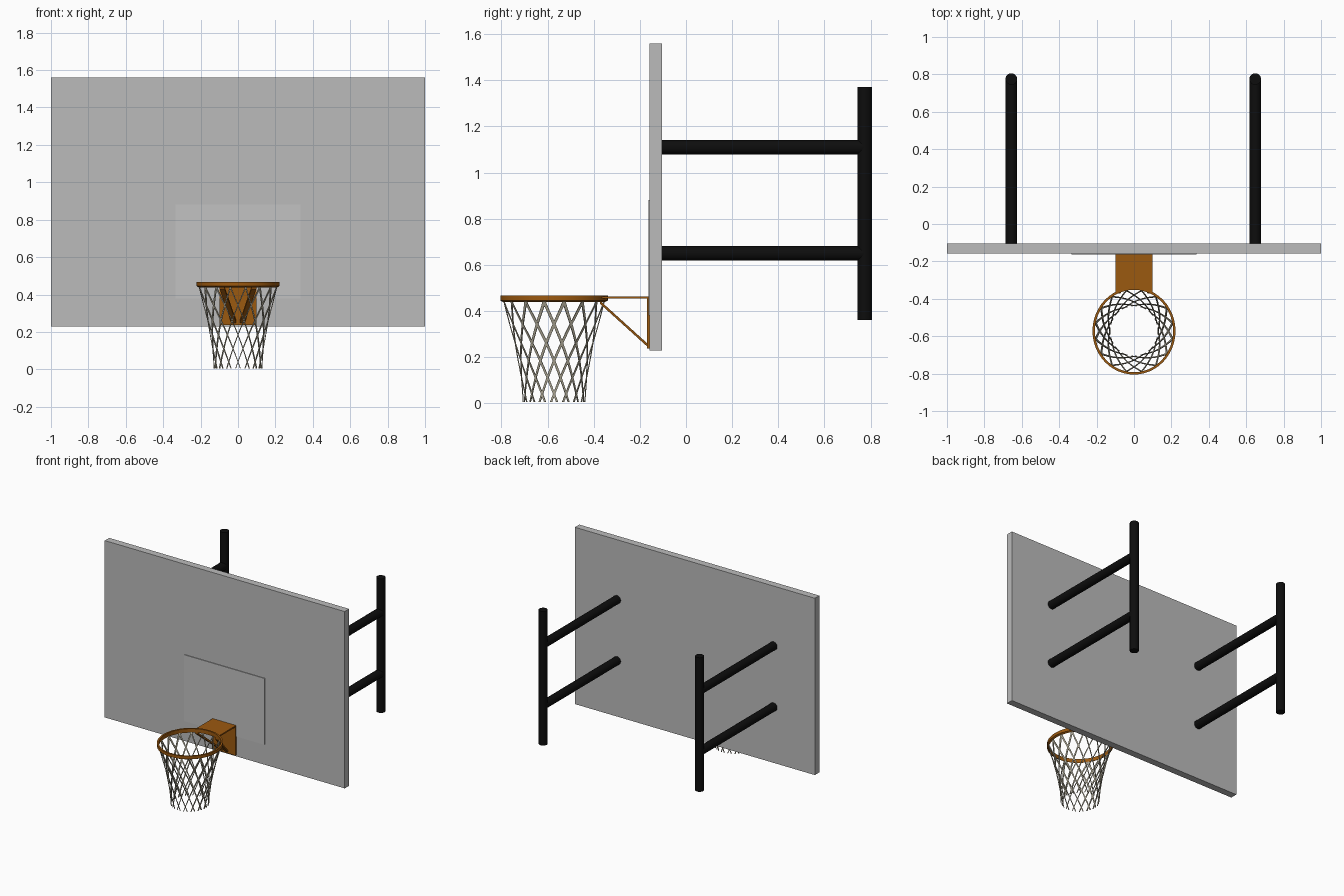
import bpy, bmesh
from math import pi, sin, cos, sqrt
from mathutils import Vector

if "Cube" in bpy.data.objects:
    bpy.data.objects.remove(bpy.data.objects["Cube"])


def material(name, rgb):
    m = bpy.data.materials.new(name)
    m.use_nodes = True
    m.diffuse_color = (*rgb, 1)
    m.node_tree.nodes["Principled BSDF"].inputs["Base Color"].default_value = (*rgb, 1)
    return m


BOARD = material("board grey", (0.5, 0.5, 0.5))
PANEL = material("target pale grey", (0.54, 0.54, 0.54))
BLACK = material("pole black", (0.004, 0.004, 0.004))
ORANGE = material("rim orange", (0.33, 0.1, 0.005))
CORD = material("net cream", (0.42, 0.39, 0.3))

HOOP = Vector((0, -0.572, 0))   # hoop centre in plan
RX, RY = 0.222, 0.233           # outer radii of the rim


def finish(name, bm, mat, smooth=False):
    bmesh.ops.recalc_face_normals(bm, faces=bm.faces)
    me = bpy.data.meshes.new(name)
    bm.to_mesh(me)
    bm.free()
    me.materials.append(mat)
    ob = bpy.data.objects.new(name, me)
    bpy.context.collection.objects.link(ob)
    if smooth:
        bpy.ops.object.select_all(action='DESELECT')
        ob.select_set(True)
        bpy.context.view_layer.objects.active = ob
        bpy.ops.object.shade_smooth_by_angle()
    return ob


def box(name, lo, hi, mat):
    lo, hi = Vector(lo), Vector(hi)
    bm = bmesh.new()
    bmesh.ops.create_cube(bm, size=1)
    bmesh.ops.scale(bm, vec=hi - lo, verts=bm.verts)
    bmesh.ops.translate(bm, vec=(lo + hi) / 2, verts=bm.verts)
    return finish(name, bm, mat)


def rod(name, a, b, radius, mat, sides=24):
    a, b = Vector(a), Vector(b)
    bm = bmesh.new()
    bmesh.ops.create_cone(bm, cap_ends=True, segments=sides, radius1=radius,
                          radius2=radius, depth=(b - a).length)
    bmesh.ops.rotate(bm, matrix=(b - a).to_track_quat('Z', 'Y').to_matrix(), verts=bm.verts)
    bmesh.ops.translate(bm, vec=(a + b) / 2, verts=bm.verts)
    return finish(name, bm, mat, True)


def sweep(bm, rings, closed=False):
    """Skin a list of equal-sized cross-sections."""
    rows = [[bm.verts.new(p) for p in ring] for ring in rings]
    n = len(rows[0])
    for i in range(len(rows) if closed else len(rows) - 1):
        a, b = rows[i], rows[(i + 1) % len(rows)]
        for j in range(n):
            k = (j + 1) % n
            bm.faces.new((a[j], a[k], b[k], b[j]))
    if not closed:
        bm.faces.new(rows[0])
        bm.faces.new(rows[-1])


# Backboard and raised target panel
box("backboard", (-1, -0.158, 0.228), (1, -0.105, 1.56), BOARD)
box("target_panel", (-0.335, -0.163, 0.38), (0.335, -0.157, 0.88), PANEL)

# Rear support frames
for side, x in (("right", -0.656), ("left", 0.648)):
    rod(side + "_upright", (x, 0.775, 0.36), (x, 0.775, 1.37), 0.031, BLACK)
    for level, z in (("lower", 0.65), ("upper", 1.11)):
        rod(f"{side}_{level}_arm", (x, -0.11, z), (x, 0.775, z), 0.031, BLACK)

# Rim band
bm = bmesh.new()
rings = []
for i in range(48):
    t = 2 * pi * i / 48
    rings.append([HOOP + Vector(((RX - d) * cos(t), (RY - d) * sin(t), z))
                  for d, z in ((0, 0.445), (0, 0.468), (0.013, 0.468), (0.013, 0.438))])
sweep(bm, rings, True)
finish("rim", bm, ORANGE, True)

# Bracket: top plate hugging the rim, wall plate and converging struts
bm = bmesh.new()
sections = []
for i in range(13):
    x = -0.098 + 0.196 * i / 12
    front = HOOP.y + (RY - 0.005) * sqrt(1 - (x / RX) ** 2)
    sections.append([(x, front, 0.453), (x, -0.158, 0.453), (x, -0.158, 0.463), (x, front, 0.463)])
sweep(bm, sections)
finish("bracket_top_plate", bm, ORANGE)
box("bracket_wall_plate", (-0.098, -0.17, 0.238), (0.098, -0.157, 0.46), ORANGE)
for side, s in (("right", -1), ("left", 1)):
    bm = bmesh.new()
    sweep(bm, [[(s * (cx + dx), y, z + dz) for dx, dz in
                ((-0.013, 0), (0.013, 0), (0.013, 0.014), (-0.013, 0.014))]
               for cx, y, z in ((0.085, -0.372, 0.43), (0.02, -0.162, 0.24))])
    finish(side + "_bracket_strut", bm, ORANGE)


# Net: two families of flat cords winding in opposite directions
def net_radius(u):
    return 0.128 + 0.083 * (1 - u) ** 1.6


CORDS, STEPS, CELLS = 16, 28, 5.5
bm = bmesh.new()
for turn in (-1, 1):
    for c in range(CORDS):
        rings = []
        for i in range(STEPS + 1):
            u = i / STEPS
            t = 2 * pi / CORDS * (c + 0.5 + turn * CELLS / 2 * u ** 1.15)
            r = net_radius(u)
            out = Vector((cos(t), sin(t), 0))
            across = Vector((-sin(t), cos(t), 0))
            half = (0.0032 + 0.004 * cos(t) ** 2) * (1 - 0.35 * u)
            z = 0.442 + (0.005 - 0.442) * u
            mid = HOOP + Vector((r * cos(t), r * 1.05 * sin(t), z))
            rings.append([mid + across * half * a + out * 0.0022 * b
                          for a, b in ((-1, -1), (1, -1), (1, 1), (-1, 1))])
        sweep(bm, rings)
finish("net", bm, CORD)
